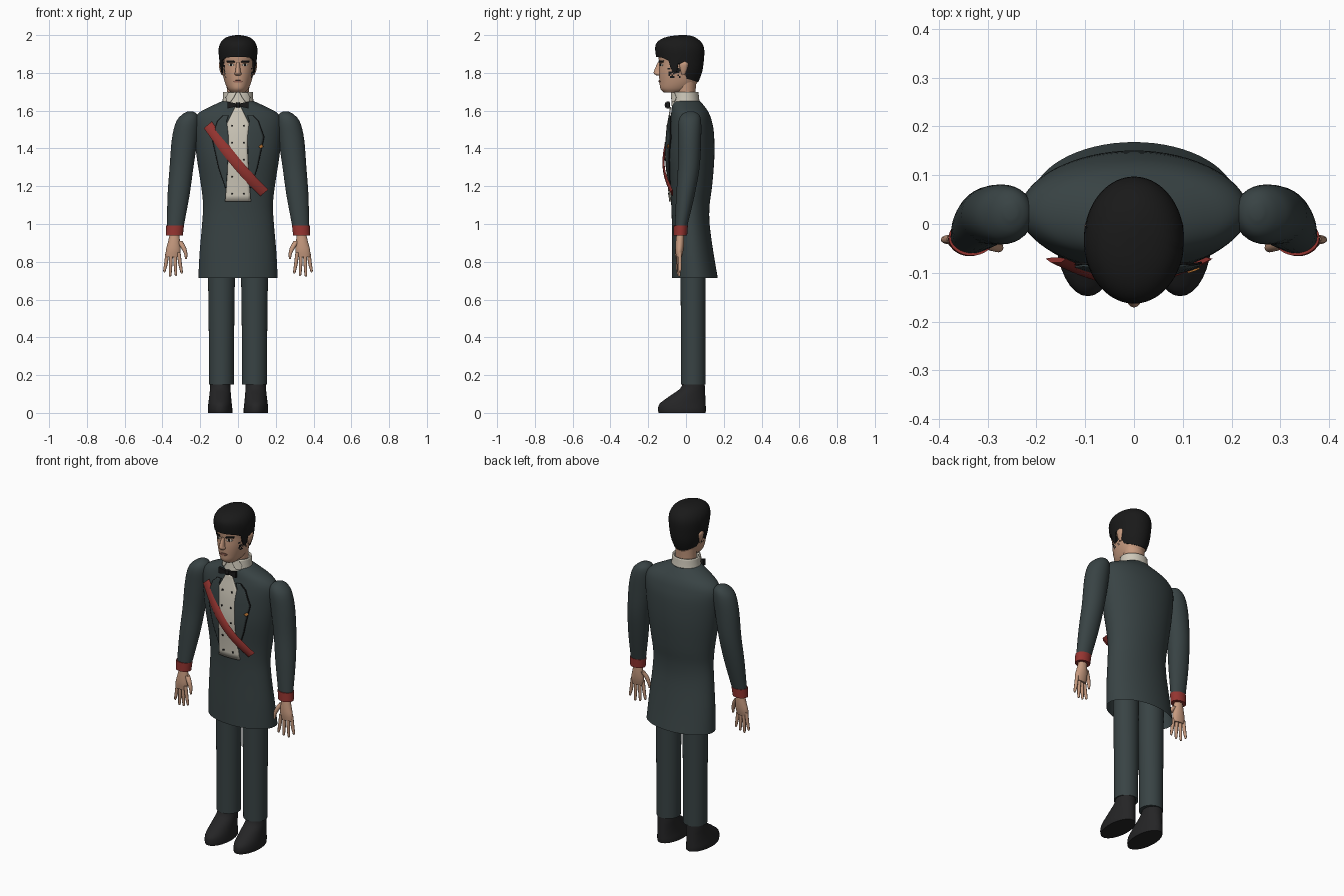
import bpy, bmesh, math, random
from mathutils import Vector

random.seed(4)
old = bpy.data.objects.get("Cube")
if old:
    bpy.data.objects.remove(old)


def material(name, *rgb):
    m = bpy.data.materials.new(name)
    m.use_nodes = True
    m.diffuse_color = (*rgb, 1)
    bsdf = m.node_tree.nodes["Principled BSDF"]
    bsdf.inputs["Base Color"].default_value = (*rgb, 1)
    bsdf.inputs["Roughness"].default_value = 0.8
    return m


COAT = material("dark green cloth", .040, .056, .058)
SKIN = material("skin", .56, .32, .21)
BLACK = material("black hair", .010, .010, .010)
SHOE = material("shoe leather", .018, .018, .019)
WHITE = material("cream shirt", .62, .58, .49)
RED = material("red cloth", .30, .035, .030)
GOLD = material("orange pin", .55, .20, .04)
LIP = material("lips", .33, .14, .10)


def finish(name, bm, mats, angle=40):
    bmesh.ops.recalc_face_normals(bm, faces=bm.faces)
    me = bpy.data.meshes.new(name)
    bm.to_mesh(me)
    bm.free()
    for m in mats:
        me.materials.append(m)
    ob = bpy.data.objects.new(name, me)
    bpy.context.collection.objects.link(ob)
    bpy.ops.object.select_all(action="DESELECT")
    ob.select_set(True)
    bpy.context.view_layer.objects.active = ob
    bpy.ops.object.shade_smooth_by_angle(angle=math.radians(angle))
    return ob


def refine(rings, steps=4):
    """Catmull-Rom refinement of rings (z, x0, x1, y0, y1)."""
    pts, out = [Vector(r) for r in rings], []
    for i in range(len(pts) - 1):
        a, b, c, d = pts[max(i - 1, 0)], pts[i], pts[i + 1], pts[min(i + 2, len(pts) - 1)]
        for k in range(steps):
            t = k / steps
            out.append((b * 2 + (c - a) * t + (a * 2 - b * 5 + c * 4 - d) * t * t
                        + (b * 3 - a - c * 3 + d) * t ** 3) / 2)
    return out + [pts[-1]]


def lerp_table(rows, key):
    """Linear lookup by the first value of each row."""
    rows = sorted((Vector(r) for r in rows), key=lambda r: r[0])
    for lo, hi in zip(rows, rows[1:]):
        if key <= hi[0]:
            return lo.lerp(hi, max(0, (key - lo[0]) / max(hi[0] - lo[0], 1e-6)))
    return rows[-1]


def on_ring(r, a):
    return ((r[1] + r[2]) / 2 + (r[2] - r[1]) / 2 * math.cos(a),
            (r[3] + r[4]) / 2 + (r[4] - r[3]) / 2 * math.sin(a))


def skin_rows(bm, rows, caps):
    for lo, hi in zip(rows, rows[1:]):
        for i in range(len(lo)):
            j = (i + 1) % len(lo)
            bm.faces.new((lo[i], lo[j], hi[j], hi[i]))
    for row, cap in zip((rows[0], rows[-1]), caps):
        if cap:
            bm.faces.new(row)


def loft(name, rings, mats, side=1, n=32, steps=4, caps=(True, True), rule=None):
    bm = bmesh.new()
    rows = []
    for r in refine(rings, steps):
        ring = [on_ring(r, math.tau * i / n) for i in range(n)]
        rows.append([bm.verts.new((side * x, y, r[0])) for x, y in ring])
    skin_rows(bm, rows, caps)
    if rule:
        for f in bm.faces:
            f.material_index = rule(f.calc_center_median())
    return finish(name, bm, mats)


def front_y(rings, x, z):
    r = lerp_table(refine(rings), z)
    u = (x - (r[1] + r[2]) / 2) / ((r[2] - r[1]) / 2)
    return (r[3] + r[4]) / 2 - (r[4] - r[3]) / 2 * math.sqrt(max(0, 1 - u * u))


def plate(name, base, rows, mat, side=1, lift=.004, cols=8, thick=.004):
    """Thin sheet on the front of a lofted body; rows are (z, x_in, x_out)."""
    bm = bmesh.new()
    grid = []
    fine = [Vector(a).lerp(Vector(b), k / 4) for a, b in zip(rows, rows[1:]) for k in range(4)]
    for z, xa, xb in fine + [Vector(rows[-1])]:
        xs = [side * (xa + (xb - xa) * i / cols) for i in range(cols + 1)]
        grid.append([bm.verts.new((x, front_y(base, x, z) - lift, z)) for x in xs])
    for lo, hi in zip(grid, grid[1:]):
        for i in range(cols):
            bm.faces.new((lo[i], lo[i + 1], hi[i + 1], hi[i]))
    ob = finish(name, bm, [mat])
    mod = ob.modifiers.new("thickness", "SOLIDIFY")
    mod.thickness, mod.offset = thick, 0
    return ob


# Coat body, flared open skirt
torso = [(.715, -.21, .21, -.075, .168), (.85, -.203, .203, -.075, .145), (1.0, -.19, .19, -.075, .125),
         (1.1, -.185, .185, -.078, .125), (1.2, -.195, .195, -.085, .138), (1.35, -.218, .218, -.1, .15),
         (1.48, -.232, .232, -.095, .148), (1.55, -.232, .232, -.085, .135), (1.59, -.205, .205, -.078, .12),
         (1.62, -.15, .15, -.075, .1), (1.65, -.085, .085, -.07, .075)]
loft("coat", torso, [COAT], n=64, caps=(False, True))

# Shirt front with studs
plate("shirt_front", torso, [(1.12, -.068, .068), (1.25, -.057, .057), (1.42, -.049, .049),
                             (1.53, -.06, .06), (1.62, -.015, .015)], WHITE, lift=.008, thick=.006)
for side in (1, -1):
    for k in range(5):
        z = 1.16 + k * .09
        plate("shirt_stud", torso, [(z - .004, .026, .034), (z + .004, .026, .034)], BLACK, side, .013, 1)

# Lapels with dark piping
for side, label in ((1, "left"), (-1, "right")):
    lapel = [(1.19, .062, .064), (1.3, .055, .1), (1.46, .05, .135), (1.545, .06, .105), (1.575, .05, .075)]
    plate(label + "_lapel", torso, lapel, COAT, side, .011)
    edge = [(z, a, b + .004) for z, a, b in lapel]
    plate(label + "_lapel_piping", torso, edge, BLACK, side, .007)
plate("lapel_pin", torso, [(1.40, .118, .122), (1.41, .11, .135), (1.42, .122, .128)], GOLD, 1, .016, 2)

# Sash hanging across the chest
bm = bmesh.new()
start, end, across = Vector((-.16, 0, 1.525)), Vector((.14, 0, 1.165)), Vector((.021, 0, .0175))
rows = []
for k in range(21):
    t = k / 20
    p = start.lerp(end, t)
    p.z -= .02 * math.sin(math.pi * t)
    y = min(front_y(torso, p.x, p.z) - .012, -.075 - .045 * math.sin(math.pi * t))
    ring = []
    for u, d in ((-1, .004), (-.5, -.004), (.5, -.004), (1, .004), (.5, .006), (-.5, .006)):
        q = p + across * u
        ring.append(bm.verts.new((q.x, y + d, q.z)))
    rows.append(ring)
skin_rows(bm, rows, (True, True))
finish("sash", bm, [RED])

# Neck, collar with wings, bow tie
loft("neck", [(1.6, -.06, .06, -.045, .055), (1.68, -.058, .058, -.05, .05),
              (1.76, -.062, .062, -.06, .055)], [SKIN])
collar = [(1.625, -.086, .086, -.078, .075), (1.66, -.081, .081, -.074, .07), (1.7, -.078, .078, -.07, .066)]
band = loft("collar", collar, [WHITE], caps=(False, False))
band.modifiers.new("thickness", "SOLIDIFY").thickness = .008
for side in (1, -1):
    plate("collar_wing", collar, [(1.645, .04, .06), (1.67, .022, .064), (1.697, .008, .05)], WHITE, side, .007)
    bm = bmesh.new()
    bmesh.ops.create_cube(bm, size=1)
    for v in bm.verts:
        v.co.z *= .036 if v.co.x > 0 else .014
        v.co = Vector((side * (.03 + v.co.x * .05), -.096 + v.co.y * .016, 1.63 + v.co.z))
    finish("bow_tie_wing", bm, [BLACK])
loft("bow_tie_knot", [(1.618, -.01, .01, -.11, -.085), (1.63, -.012, .012, -.113, -.085),
                      (1.642, -.01, .01, -.11, -.085)], [BLACK], n=12)

# Limbs, mirrored
for side, label in ((1, "left"), (-1, "right")):
    loft(label + "_sleeve", [(.985, .288, .376, -.06, .006), (1.15, .257, .373, -.052, .045),
         (1.3, .236, .362, -.043, .072), (1.45, .214, .35, -.042, .08), (1.54, .205, .328, -.04, .08),
         (1.58, .215, .295, -.022, .068), (1.596, .24, .265, .01, .04)], [COAT], side)
    loft(label + "_cuff", [(.94, .292, .381, -.066, .006), (.992, .286, .38, -.065, .01)], [RED], side, steps=1)
    loft(label + "_palm", [(.95, .312, .36, -.05, -.01), (.9, .306, .372, -.055, -.01),
         (.86, .304, .382, -.056, -.014), (.825, .312, .382, -.052, -.022)], [SKIN], side, n=20)
    for k in range(4):
        x, tip = .314 + .02 * k, .738 - (0, .012, .016, -.006)[k]
        slant, y = (k - 1.5) * .005, -.044 + .004 * k
        loft(label + "_finger", [(z, x + s * slant - r, x + s * slant + r, y - r, y + r) for z, s, r in
             ((.85, 0, .010), (.79, 1, .0095), (tip + .01, 2, .007), (tip, 2, .003))], [SKIN], side, n=10)
    loft(label + "_thumb", [(.91, .295, .325, -.045, -.02), (.88, .277, .306, -.055, -.03),
         (.845, .268, .287, -.058, -.038), (.815, .27, .28, -.055, -.045)], [SKIN], side, n=12)
    loft(label + "_trouser_leg", [(.15, .022, .153, -.027, .103), (.45, .02, .155, -.027, .103),
         (.82, .015, .16, -.03, .105)], [COAT], side)
    loft(label + "_shoe", [(0, .03, .158, -.145, .104), (.02, .03, .16, -.148, .105),
         (.05, .033, .157, -.138, .104), (.09, .037, .152, -.085, .102), (.13, .04, .148, -.03, .1),
         (.17, .042, .146, -.015, .098)], [SHOE], side)

# Head with speckled sideburns
head = [(1.695, -.035, .035, -.115, -.02), (1.715, -.054, .054, -.135, .03), (1.75, -.07, .07, -.14, .06),
        (1.8, -.082, .082, -.143, .072), (1.85, -.087, .087, -.142, .078), (1.9, -.088, .088, -.145, .08),
        (1.95, -.07, .07, -.12, .06)]


def stubble(c):
    inside = -.1 < c.y < -.025 and 1.77 < c.z < 1.88
    return int(inside and random.random() < .25 + (c.z - 1.77) * 3)


loft("head", head, [SKIN, BLACK], n=80, steps=6, rule=stubble)
loft("nose", [(1.785, -.012, .012, -.155, -.12), (1.795, -.018, .018, -.168, -.12),
              (1.808, -.014, .014, -.17, -.12), (1.855, -.009, .009, -.15, -.12)], [SKIN], n=16)
plate("mouth", head, [(1.748, -.014, .014), (1.755, -.026, .026), (1.761, -.014, .014)], LIP, lift=.002)
for side, label in ((1, "left"), (-1, "right")):
    plate(label + "_eye", head, [(1.836, .028, .044), (1.842, .02, .052), (1.848, .028, .044)], WHITE, side, .001)
    plate(label + "_iris", head, [(1.836, .031, .041), (1.849, .031, .041)], BLACK, side, .003, 2)
    plate(label + "_brow", head, [(1.856, .016, .056), (1.866, .022, .06)], BLACK, side, .004)
    loft(label + "_ear", [(1.79, .08, .088, -.022, -.006), (1.815, .078, .097, -.03, .004),
         (1.845, .078, .102, -.034, .012), (1.86, .08, .096, -.022, .004)], [SKIN], side, n=16)

# Hair cap with a shaped hairline
hair = refine([(1.74, -.066, .066, -.11, .06), (1.8, -.089, .089, -.148, .084), (1.86, -.098, .098, -.154, .094),
               (1.92, -.103, .103, -.163, .097), (1.955, -.095, .095, -.158, .086),
               (1.98, -.075, .075, -.13, .062), (1.994, -.045, .045, -.085, .035), (2.0, -.01, .01, -.03, 0)])
hairline = [(-1, 1.885), (-.75, 1.88), (-.5, 1.865), (-.38, 1.81), (-.18, 1.79), (-.12, 1.85),
            (.15, 1.85), (.3, 1.77), (1, 1.75)]
bm = bmesh.new()
rows = [[] for _ in range(22)]
for i in range(72):
    a = math.tau * i / 72
    low = lerp_table(hairline, math.sin(a))[1]
    x, y = on_ring(lerp_table(hair, low), a)
    rows[0].append(bm.verts.new((x * .85, (y + .03) * .85 - .03, low + .004)))
    for k in range(21):
        z = low + (2 - low) * math.sin(math.pi / 2 * k / 20)
        rows[k + 1].append(bm.verts.new((*on_ring(lerp_table(hair, z), a), z)))
skin_rows(bm, rows, (False, True))
finish("hair", bm, [BLACK])
